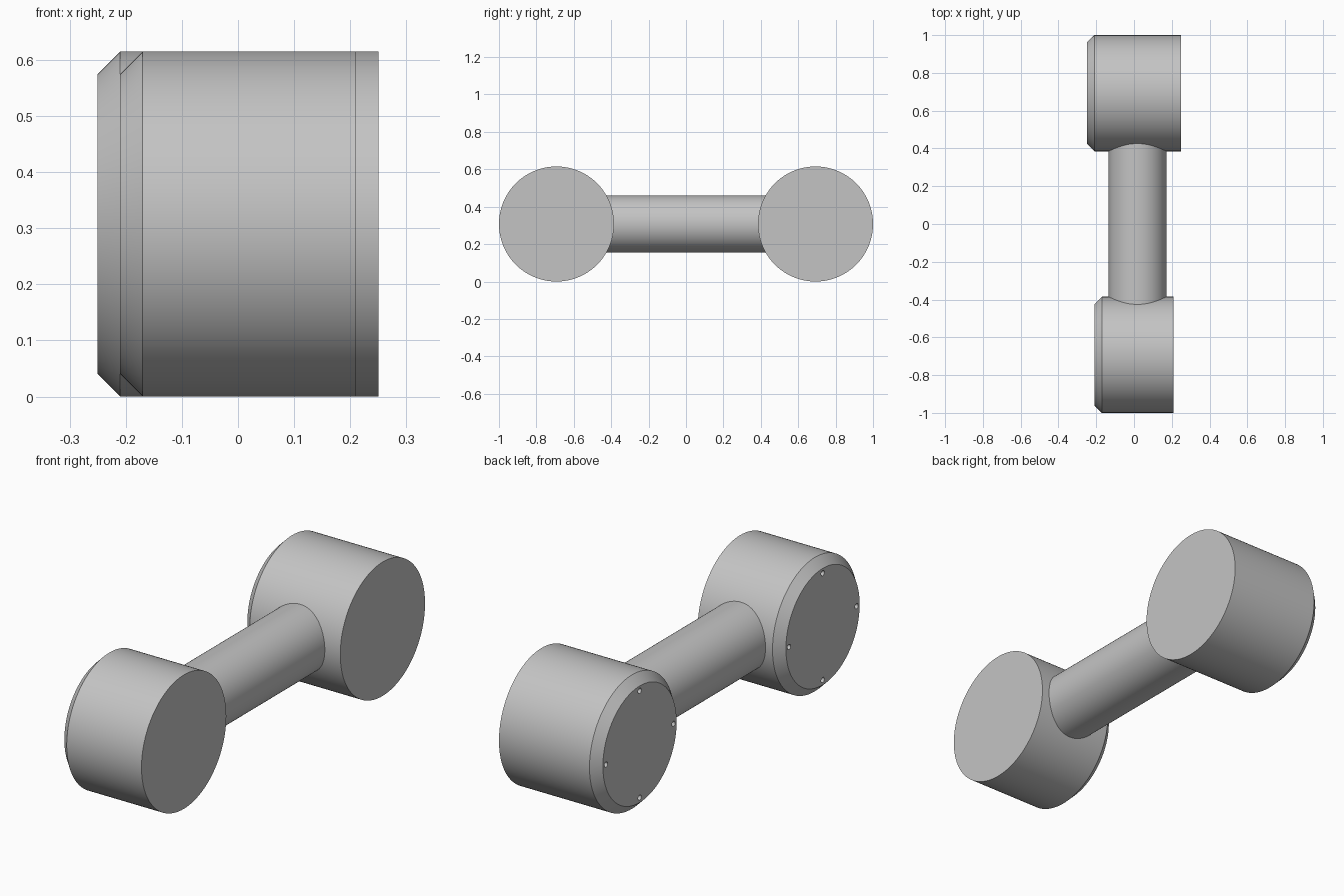
import bpy
import bmesh
from math import cos, sin, pi, sqrt, radians

RADIUS = 0.3075        # drum radius, also the height of the drum axis
CENTRE_Y = 1 - RADIUS  # distance of each drum axis from the middle
CHAMFER = 0.04
TUBE_RADIUS = 0.153
SEGMENTS = 128

cube = bpy.data.objects.get("Cube")
if cube:
    bpy.data.objects.remove(cube, do_unlink=True)

grey = bpy.data.materials.new("plain_grey")
grey.use_nodes = True
colour = (0.55, 0.55, 0.55, 1)
grey.diffuse_color = colour
grey.node_tree.nodes["Principled BSDF"].inputs["Base Color"].default_value = colour


def skin(name, rings, capped):
    """Bridge rings of points into a surface, optionally closing both ends."""
    bm = bmesh.new()
    loops = [[bm.verts.new(p) for p in ring] for ring in rings]
    for a, b in zip(loops, loops[1:]):
        for i in range(len(a)):
            j = (i + 1) % len(a)
            bm.faces.new((a[i], a[j], b[j], b[i]))
    if capped:
        bm.faces.new(loops[0])
        bm.faces.new(loops[-1])
    bmesh.ops.recalc_face_normals(bm, faces=bm.faces)
    mesh = bpy.data.meshes.new(name)
    bm.to_mesh(mesh)
    bm.free()
    mesh.materials.append(grey)
    obj = bpy.data.objects.new(name, mesh)
    bpy.context.collection.objects.link(obj)
    return obj


def activate(obj):
    bpy.ops.object.select_all(action='DESELECT')
    obj.select_set(True)
    bpy.context.view_layer.objects.active = obj


def smooth(obj):
    activate(obj)
    bpy.ops.object.shade_smooth_by_angle(angle=radians(30))


def lathe_x(name, profile, y, z, segments):
    """Turn (x, radius) points around an axis parallel to x."""
    angles = [2 * pi * i / segments for i in range(segments)]
    return skin(name, [[(x, y + r * cos(a), z + r * sin(a)) for a in angles]
                       for x, r in profile], True)


def drum(name, y, half):
    # Cylinder with a chamfered rim on one end
    body = lathe_x(name, [(-half, RADIUS - CHAMFER), (-half + CHAMFER, RADIUS),
                          (half, RADIUS)], y, RADIUS, SEGMENTS)
    # Four small screw holes in the chamfered end
    for k in range(4):
        a = k * pi / 2
        cutter = lathe_x("hole_cutter", [(-half - 0.02, 0.012), (-half + 0.04, 0.012)],
                         y + 0.245 * cos(a), RADIUS + 0.245 * sin(a), 16)
        cutter.hide_render = True
        cut = body.modifiers.new("screw_hole", 'BOOLEAN')
        cut.operation = 'DIFFERENCE'
        cut.solver = 'EXACT'
        cut.object = cutter
        activate(body)
        bpy.ops.object.modifier_apply(modifier=cut.name)
        bpy.data.objects.remove(cutter, do_unlink=True)
    smooth(body)


drum("front_joint_drum", -CENTRE_Y, 0.21)
drum("back_joint_drum", CENTRE_Y, 0.25)

# Connecting tube, its ends shaped to meet the drum walls
ends = []
for side in (-1, 1):
    ring = []
    for i in range(SEGMENTS):
        a = 2 * pi * i / SEGMENTS
        dz = TUBE_RADIUS * sin(a)
        reach = CENTRE_Y - sqrt(RADIUS ** 2 - dz ** 2)
        ring.append((0.0185 + TUBE_RADIUS * cos(a), side * reach, RADIUS + dz))
    ends.append(ring)
tube = skin("connecting_tube", ends, False)
smooth(tube)
